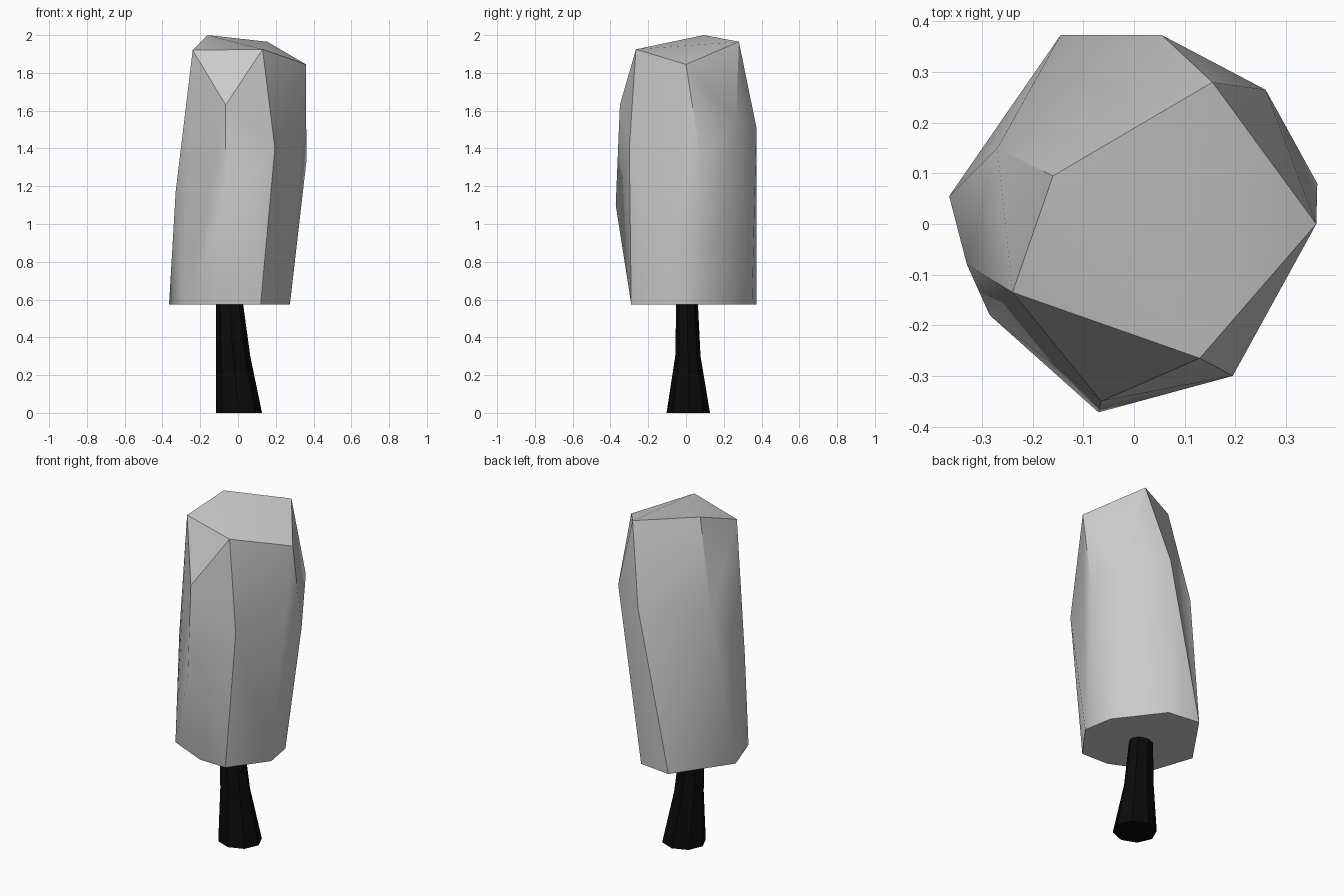
import bpy, bmesh, math

if "Cube" in bpy.data.objects:
    bpy.data.objects.remove(bpy.data.objects["Cube"])


def finish(name, bm, angle):
    bmesh.ops.recalc_face_normals(bm, faces=bm.faces)
    mesh = bpy.data.meshes.new(name)
    bm.to_mesh(mesh)
    bm.free()
    ob = bpy.data.objects.new(name, mesh)
    bpy.context.collection.objects.link(ob)
    bpy.ops.object.select_all(action='DESELECT')
    ob.select_set(True)
    bpy.context.view_layer.objects.active = ob
    bpy.ops.object.shade_smooth_by_angle(angle=math.radians(angle))
    return ob


# Foliage: faceted block, the convex hull of a base ring, a middle ring and a crown
base = [(.12, -.29), (.275, -.08), (.245, .095), (.05, .35),
        (-.145, .373), (-.365, .055), (-.285, -.18), (-.05, -.285)]
middle = [(-.07, -.372, 1.10), (.195, -.30, 1.40), (.362, .08, 1.33), (.26, .265, 1.55),
          (.055, .373, 1.51), (-.27, .15, 1.48), (-.33, -.08, 1.17), (-.065, -.35, 1.63)]
crown = [(-.16, .095, 2.0), (.155, .28, 1.965), (.36, 0, 1.845),
         (.13, -.265, 1.925), (-.24, -.135, 1.92)]
bm = bmesh.new()
for p in [(x, y, .575) for x, y in base] + middle + crown:
    bm.verts.new(p)
hull = bmesh.ops.convex_hull(bm, input=bm.verts)
loose = [v for v in bm.verts if not v.link_faces]
bmesh.ops.delete(bm, geom=loose, context='VERTS')
bmesh.ops.dissolve_limit(bm, angle_limit=math.radians(.5), verts=bm.verts, edges=bm.edges)
finish("foliage", bm, 30)

# Trunk: leaning eight-sided taper, rings given as (cx, cy, rx, ry, z)
rings = [(.005, .012, .122, .115, 0), (-.026, .01, .091, .067, .3),
         (-.047, .005, .068, .056, .62)]
bm = bmesh.new()
loops = []
for cx, cy, rx, ry, z in rings:
    angles = [math.tau * i / 8 for i in range(8)]
    loops.append([bm.verts.new((cx + rx * math.cos(a), cy + ry * math.sin(a), z)) for a in angles])
for lo, hi in zip(loops, loops[1:]):
    for i in range(8):
        j = (i + 1) % 8
        bm.faces.new((lo[i], lo[j], hi[j], hi[i]))
bm.faces.new(loops[0])
bm.faces.new(loops[-1])
trunk = finish("trunk", bm, 30)
black = bpy.data.materials.new("black_bark")
black.diffuse_color = (.003, .003, .003, 1)
black.use_nodes = True
black.node_tree.nodes["Principled BSDF"].inputs["Base Color"].default_value = black.diffuse_color
trunk.data.materials.append(black)
